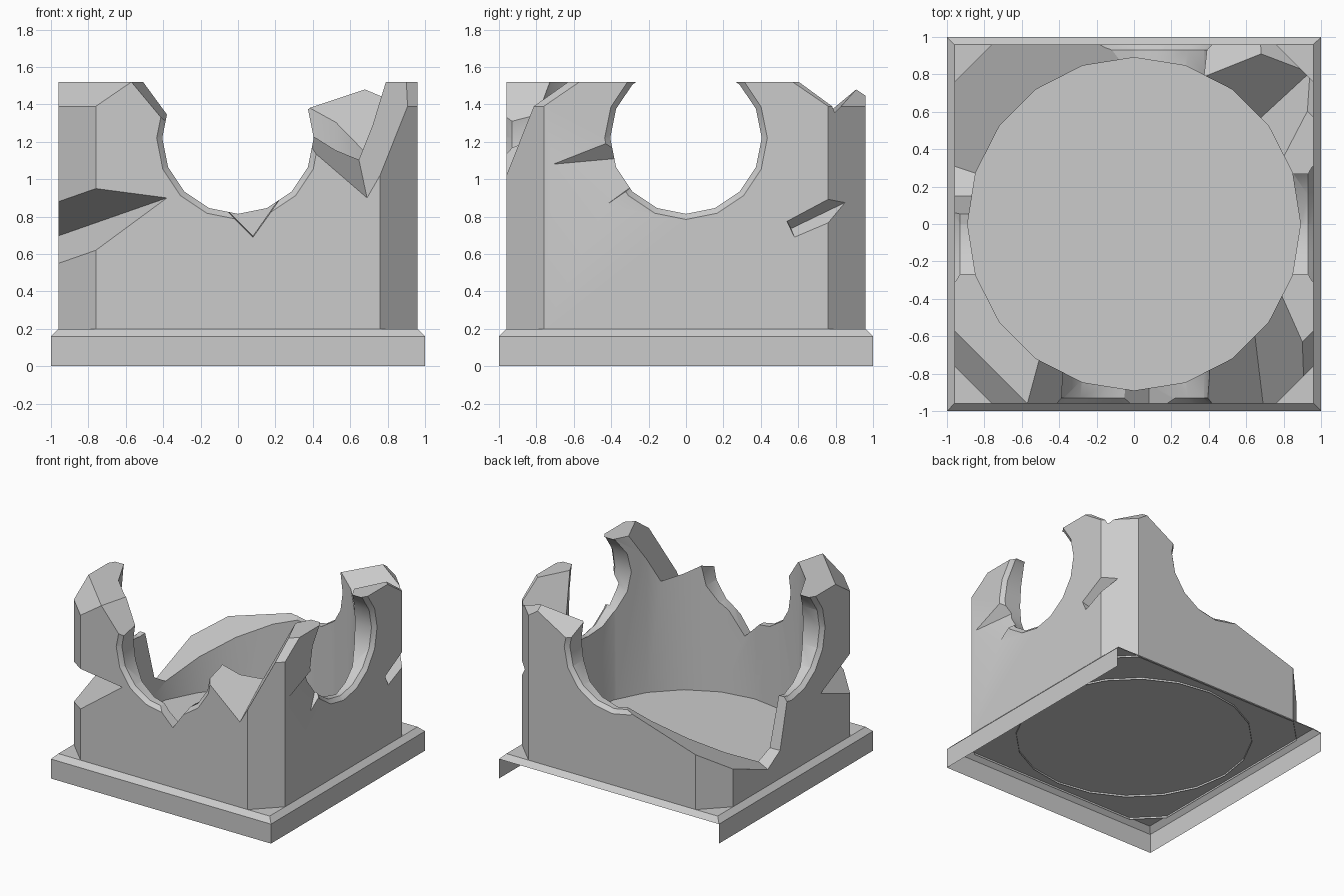
import bpy, bmesh, math
from mathutils import Matrix, Vector, geometry

if "Cube" in bpy.data.objects:
    bpy.data.objects.remove(bpy.data.objects["Cube"])

def make(name, bm):
    bmesh.ops.recalc_face_normals(bm, faces=bm.faces)
    me = bpy.data.meshes.new(name)
    bm.to_mesh(me)
    bm.free()
    ob = bpy.data.objects.new(name, me)
    bpy.context.collection.objects.link(ob)
    return ob

def hull(points):
    """Closed convex solid around the given points."""
    bm = bmesh.new()
    for p in points:
        bm.verts.new(p)
    bmesh.ops.remove_doubles(bm, verts=bm.verts, dist=1e-5)
    bmesh.ops.convex_hull(bm, input=bm.verts)
    bmesh.ops.delete(bm, geom=[v for v in bm.verts if not v.link_faces], context='VERTS')
    return bm

# tower body: square with chamfered corners
A, C = 0.96, 0.76
corners = [(sx * a, sy * b) for a, b in ((A, C), (C, A)) for sx in (-1, 1) for sy in (-1, 1)]
body = make("tower_wall", hull([(x, y, z) for x, y in corners for z in (0.185, 1.52)]))

def cut(bm):
    """Subtract a closed bmesh from the wall."""
    tool = make("cutter", bm)
    tool.hide_render = True
    mod = body.modifiers.new("cut", 'BOOLEAN')
    mod.operation, mod.solver, mod.object = 'DIFFERENCE', 'MANIFOLD', tool
    bpy.context.view_layer.objects.active = body
    bpy.ops.object.modifier_apply(modifier=mod.name)
    bpy.data.objects.remove(tool)

def cone(segs, r1, r2, depth, m):
    bm = bmesh.new()
    bmesh.ops.create_cone(bm, cap_ends=True, segments=segs, radius1=r1, radius2=r2,
                          depth=depth, matrix=m)
    cut(bm)

def carve(lo, hi, *planes):
    """Break off the part of a box above (+1) or below (-1) each three-point plane."""
    bm = bmesh.new()
    lo, hi = Vector(lo), Vector(hi)
    bmesh.ops.create_cube(bm, size=1, matrix=Matrix.Translation((lo + hi) / 2)
                          @ Matrix.Diagonal((*(hi - lo), 1)))
    for p, q, r, side in planes:
        n = geometry.normal(Vector(p), Vector(q), Vector(r))
        n *= side * (1 if n.z > 0 else -1)
        bmesh.ops.bisect_plane(bm, geom=bm.verts[:] + bm.edges[:] + bm.faces[:],
                               plane_co=p, plane_no=n, clear_inner=True)
        points = [v.co.copy() for v in bm.verts]
        bm.free()
        bm = hull(points)
    cut(bm)

# round interior
cone(20, 0.89, 0.89, 3, Matrix.Translation((0, 0, 1)))

# round window in every side, with a bevelled outer rim
for i in range(4):
    m = (Matrix.Translation((0, 0, 1.22)) @ Matrix.Rotation(i * math.pi / 2, 4, 'Z')
         @ Matrix.Rotation(math.pi / 2, 4, 'X'))
    cone(16, 0.335, 0.475, 0.14, m @ Matrix.Translation((0, 0, 0.93)))
    cone(16, 0.405, 0.405, 0.6, m @ Matrix.Translation((0, 0, 0.8)))

# sloped shoulders above the chamfers
for sx in (-1, 1):
    for sy in (-1, 1):
        carve((-1.2, -1.2, 0.1), (1.2, 1.2, 2),
              ((sx * A, sy * C, 1.39), (sx * C, sy * A, 1.39), (sx * .765, sy * .765, 1.52), 1))

# collapsed back left corner
carve((-1.2, -.2, .1), (0, 1.2, 2.1),
      ((-.76, .96, .65), (-.96, .76, .51), (-.15, .96, .84), 1),
      ((-.96, .30, .34), (-.96, .15, .43), (-.85, .28, .35), 1),
      ((-.96, .15, .43), (-.96, .05, .84), (-.89, .15, .43), 1))
# back right: break beside the window and V-shaped gap
carve((.02, .1, .1), (1.2, 1.2, 2.1),
      ((.38, .79, 1.38), (.68, .91, 1.48), (.41, .96, 1.29), 1))
carve((.2, .02, .1), (1.2, 1.2, 2.1),
      ((.68, .91, 1.48), (.68, .57, 1.15), (.38, .79, 1.38), 1),
      ((.68, .57, 1.15), (.93, .80, 1.36), (.79, .34, 1.52), 1))
# front right: deep broken gap
carve((.1, -1.2, .1), (1.2, -.02, 2.1),
      ((.69, -.96, .9), (.78, -.36, 1.52), (.9, -.63, 1.52), 1),
      ((.69, -.96, .9), (.65, -.6, 1.1), (.4, -.96, 1.15), 1))
# front window: nick in the sill, broken left horn
carve((-.15, -1.2, .3), (.3, -.5, 1.2),
      ((-.05, -.96, .82), (.08, -.96, .69), (.08, -.86, .70), 1),
      ((.23, -.96, .90), (.08, -.96, .69), (.08, -.86, .70), 1))
carve((-.75, -1.2, .8), (.1, -.4, 2.1),
      ((-.57, -.96, 1.52), (-.5, -.7, 1.52), (-.38, -.78, 1.35), 1))
# gash across the front left chamfer
tip = (-.38, -.96, .9)
carve((-1.2, -1.2, .1), (-.2, -.3, 1.3),
      (tip, (-.76, -.96, .62), (-.96, -.76, .55), 1),
      (tip, (-.76, -.96, .95), (-.96, -.76, .88), -1))
# gash at the right window
tip, end = (.96, -.71, 1.08), (.88, -.38, 1.11)
carve((.6, -.9, .3), (1.2, -.2, 1.6),
      (tip, (.96, -.43, .86), end, 1), (tip, (.96, -.43, 1.19), end, -1),
      ((.96, -.43, .86), (.96, -.30, .95), (.86, -.40, .89), 1))
# small slash on the back right chamfer
tip, end = (.87, .85, .875), (.89, .57, .74)
carve((.7, .5, .4), (1.2, .95, 1.2),
      (tip, (.96, .58, .69), end, 1), (tip, (.96, .54, .775), end, -1),
      ((.96, .54, .775), (.96, .58, .69), (.89, .56, .74), 1))

# the wall passes just through the plinth top and is open underneath
bm = bmesh.new()
bm.from_mesh(body.data)
bmesh.ops.delete(bm, geom=[f for f in bm.faces if f.normal.z < -.9 and f.calc_center_median().z < .19],
                 context='FACES')
bm.to_mesh(body.data)
bm.free()

# plinth: hollow shell with bevelled top, open below and at the back
bm = bmesh.new()
rings = [[bm.verts.new((x * s, y * s, z)) for x, y in ((-1, -1), (1, -1), (1, 1), (-1, 1))]
         for s, z in ((1, 0), (1, .16), (.96, .2))]
for k in range(2):
    for i in range(4):
        if (k, i) != (0, 2):
            j = (i + 1) % 4
            bm.faces.new((rings[k][i], rings[k][j], rings[k + 1][j], rings[k + 1][i]))
bm.faces.new(rings[2])
make("plinth", bm)

# smooth the curved walls, keep broken edges sharp
bpy.ops.object.select_all(action='DESELECT')
body.select_set(True)
bpy.context.view_layer.objects.active = body
bpy.ops.object.shade_smooth_by_angle(angle=math.radians(25))
